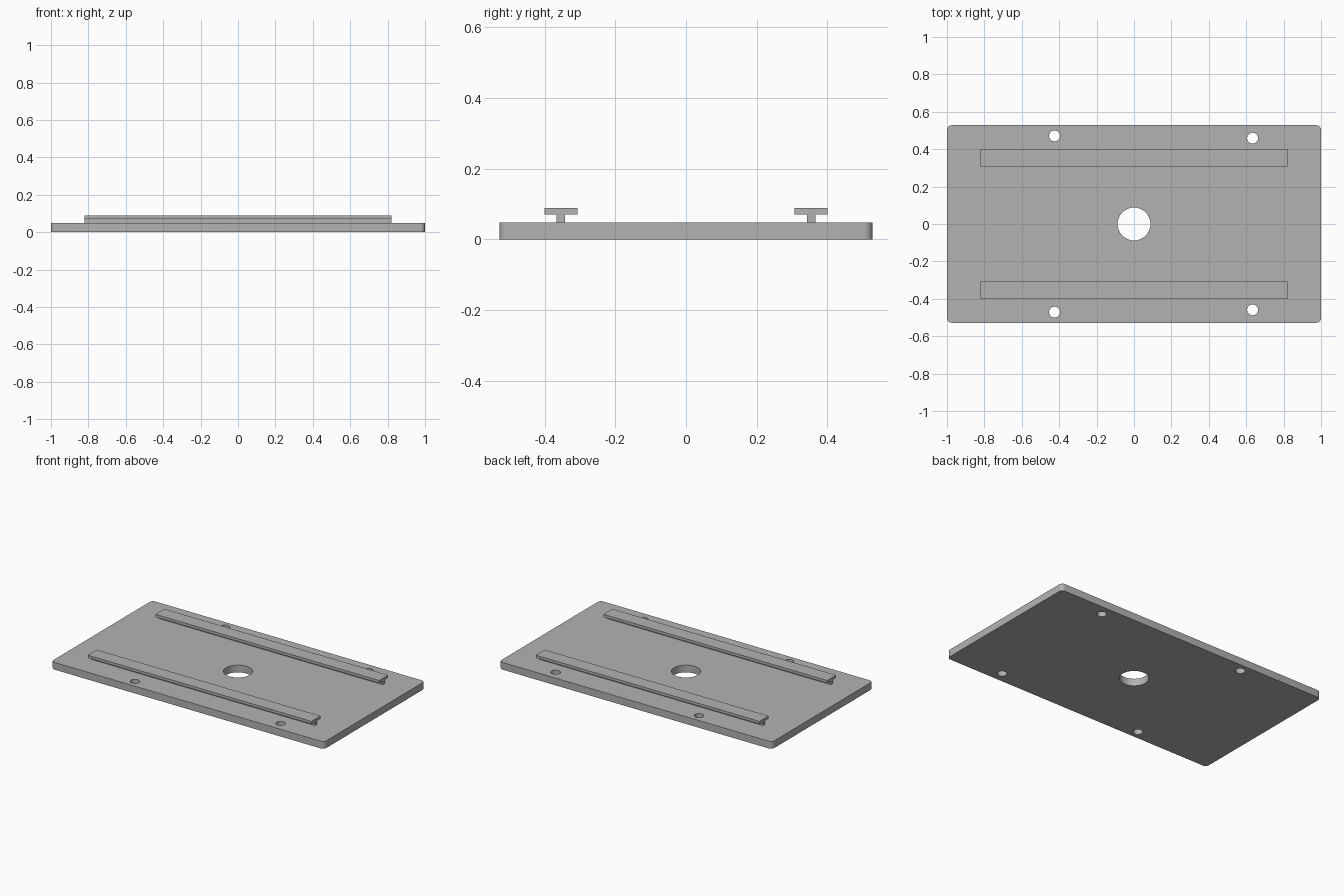
import bpy, bmesh

cube = bpy.data.objects.get("Cube")
if cube:
    bpy.data.objects.remove(cube, do_unlink=True)

PLATE_X, PLATE_Y, PLATE_Z = 1.0, 0.528, 0.048
RAIL_X, RAIL_Y = 0.82, 0.354

grey = bpy.data.materials.new("plain grey")
grey.use_nodes = True
grey.diffuse_color = (0.45, 0.45, 0.45, 1)
grey.node_tree.nodes["Principled BSDF"].inputs["Base Color"].default_value = (0.45, 0.45, 0.45, 1)


def make_object(name, bm):
    bmesh.ops.recalc_face_normals(bm, faces=bm.faces)
    mesh = bpy.data.meshes.new(name)
    bm.to_mesh(mesh)
    bm.free()
    mesh.materials.append(grey)
    obj = bpy.data.objects.new(name, mesh)
    bpy.context.collection.objects.link(obj)
    return obj


def activate(obj):
    bpy.ops.object.select_all(action="DESELECT")
    obj.select_set(True)
    bpy.context.view_layer.objects.active = obj


# Base plate with rounded vertical corners
bm = bmesh.new()
bmesh.ops.create_cube(bm, size=1)
for v in bm.verts:
    v.co = (v.co.x * 2 * PLATE_X, v.co.y * 2 * PLATE_Y, (v.co.z + 0.5) * PLATE_Z)
upright = [e for e in bm.edges if abs(e.verts[0].co.z - e.verts[1].co.z) > 0.01]
bmesh.ops.bevel(bm, geom=upright, offset=0.025, segments=8, profile=0.5, affect="EDGES")
plate = make_object("base_plate", bm)

# Centre bore and four mounting holes
holes = [(0, 0, 0.088)]
for side in (-1, 1):
    holes += [(-0.425, side * 0.471, 0.029), (0.634, side * 0.459, 0.029)]
for x, y, radius in holes:
    bm = bmesh.new()
    bmesh.ops.create_cone(bm, cap_ends=True, segments=48, radius1=radius, radius2=radius, depth=0.3)
    bmesh.ops.translate(bm, verts=bm.verts, vec=(x, y, 0))
    cutter = make_object("hole_cutter", bm)
    cutter.hide_render = True
    activate(plate)
    cut = plate.modifiers.new("hole", "BOOLEAN")
    cut.operation = "DIFFERENCE"
    cut.solver = "EXACT"
    cut.object = cutter
    bpy.ops.object.modifier_apply(modifier=cut.name)
    bpy.data.objects.remove(cutter, do_unlink=True)
activate(plate)
bpy.ops.object.shade_smooth_by_angle()

# T-section rails: half profile (y, z) mirrored, then extruded along x
half = [(0.012, PLATE_Z), (0.012, 0.071), (0.047, 0.071), (0.047, 0.089)]
profile = half + [(-y, z) for y, z in reversed(half)]
for name, side in (("front_rail", -1), ("back_rail", 1)):
    bm = bmesh.new()
    end = bm.faces.new([bm.verts.new((-RAIL_X, side * RAIL_Y + y, z)) for y, z in profile])
    grown = bmesh.ops.extrude_face_region(bm, geom=[end], use_keep_orig=True)["geom"]
    moved = [g for g in grown if isinstance(g, bmesh.types.BMVert)]
    bmesh.ops.translate(bm, verts=moved, vec=(2 * RAIL_X, 0, 0))
    make_object(name, bm)
